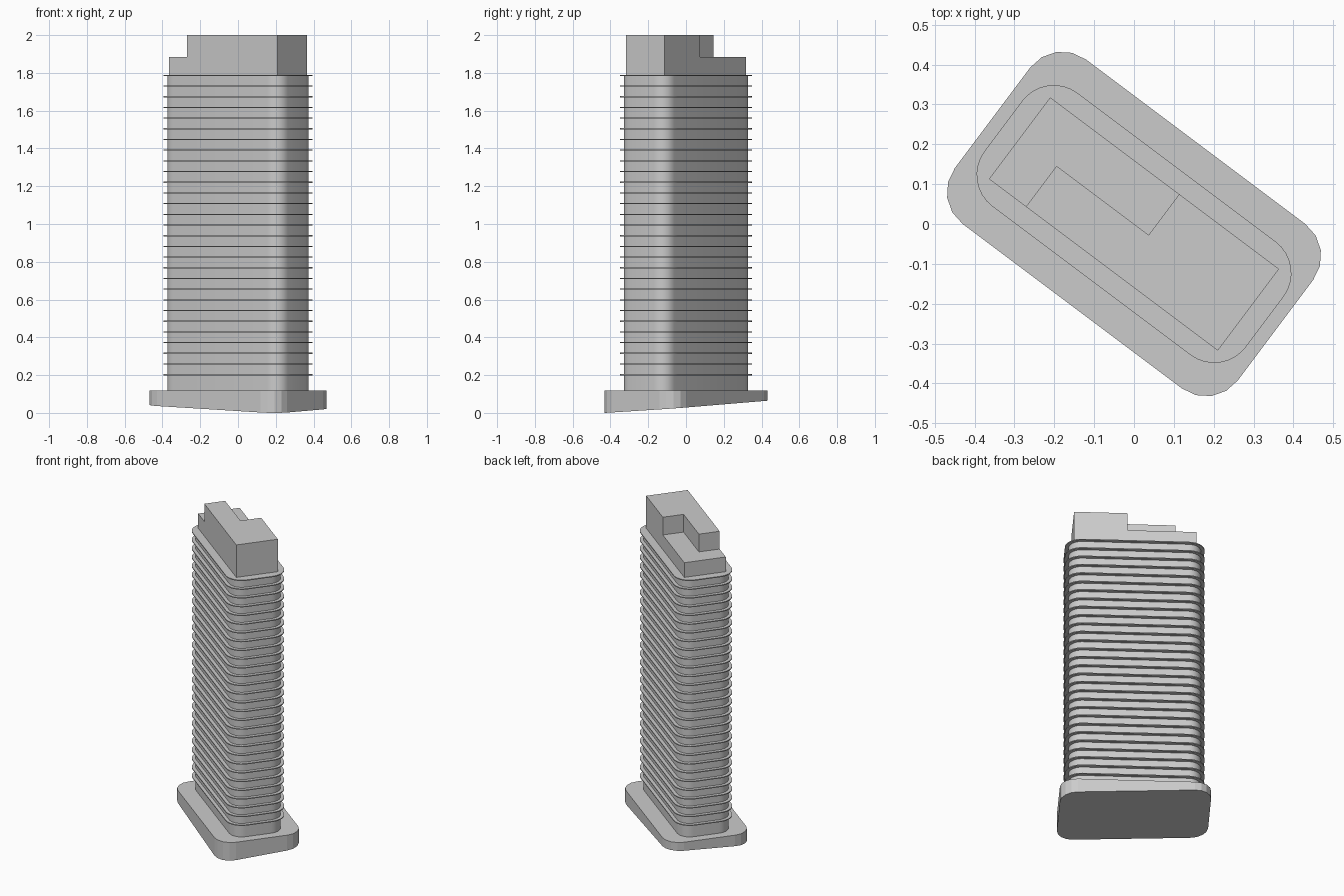
import bpy, bmesh, math
from mathutils import Matrix

if "Cube" in bpy.data.objects:
    bpy.data.objects.remove(bpy.data.objects["Cube"])

TURN = Matrix.Rotation(-math.atan2(0.6, 0.8), 4, 'Z')  # plan is turned about z


def rounded(a, b, r, n):
    """Rounded rectangle outline, half sizes a and b, n segments per corner."""
    pts = []
    for k, (sx, sy) in enumerate([(1, 1), (-1, 1), (-1, -1), (1, -1)]):
        for i in range(n + 1):
            t = math.pi / 2 * (k + i / n)
            pts.append((sx * (a - r) + r * math.cos(t), sy * (b - r) + r * math.sin(t)))
    return pts


def add_prism(bm, pts, z0, z1):
    low = [bm.verts.new((x, y, z0)) for x, y in pts]
    top = [bm.verts.new((x, y, z1)) for x, y in pts]
    bm.faces.new(low[::-1])
    bm.faces.new(top)
    n = len(pts)
    for i in range(n):
        j = (i + 1) % n
        bm.faces.new((low[i], low[j], top[j], top[i]))


def finish(bm, name, smooth=False):
    bm.transform(TURN)
    bmesh.ops.recalc_face_normals(bm, faces=bm.faces)
    mesh = bpy.data.meshes.new(name)
    bm.to_mesh(mesh)
    bm.free()
    ob = bpy.data.objects.new(name, mesh)
    bpy.context.collection.objects.link(ob)
    if smooth:
        bpy.ops.object.select_all(action='DESELECT')
        ob.select_set(True)
        bpy.context.view_layer.objects.active = ob
        bpy.ops.object.shade_smooth_by_angle(angle=math.radians(30))
    return ob


# Podium with a sloping underside that follows the ground
bm = bmesh.new()
add_prism(bm, rounded(0.444, 0.258, 0.10, 4), 0.0, 0.118)
for v in bm.verts:
    if v.co.z < 0.05:
        p = TURN @ v.co
        v.co.z = max(0.0, 0.0325 - 0.0092 * p.x + 0.071 * p.y)
finish(bm, "podium")

# Tower shaft
bm = bmesh.new()
add_prism(bm, rounded(0.389, 0.157, 0.078, 8), 0.11, 1.788)
finish(bm, "tower_shaft", True)

# Thin floor slabs projecting from the shaft
bm = bmesh.new()
for i in range(29):
    z = 1.79 - i * 0.0566
    add_prism(bm, rounded(0.410, 0.178, 0.099, 8), z - 0.006, z)
finish(bm, "floor_slabs", True)

# Rooftop block, with its L-shaped lower terrace cut away
bm = bmesh.new()
add_prism(bm, [(-0.359, -0.128), (0.359, -0.128), (0.359, 0.128), (-0.359, 0.128)], 1.785, 2.0)
roof = finish(bm, "rooftop_block")
bm = bmesh.new()
add_prism(bm, [(-0.5, -0.3), (-0.243, -0.3), (-0.243, 0.0), (0.046, 0.0),
               (0.046, 0.3), (-0.5, 0.3)], 1.885, 2.1)
cutter = finish(bm, "terrace_cutter")
cutter.hide_render = True
cutter.hide_set(True)
cut = roof.modifiers.new("terrace", 'BOOLEAN')
cut.operation = 'DIFFERENCE'
cut.solver = 'EXACT'
cut.object = cutter
bpy.ops.object.select_all(action='DESELECT')
bpy.context.view_layer.objects.active = roof
roof.select_set(True)
bpy.ops.object.modifier_apply(modifier=cut.name)
bpy.data.objects.remove(cutter)
